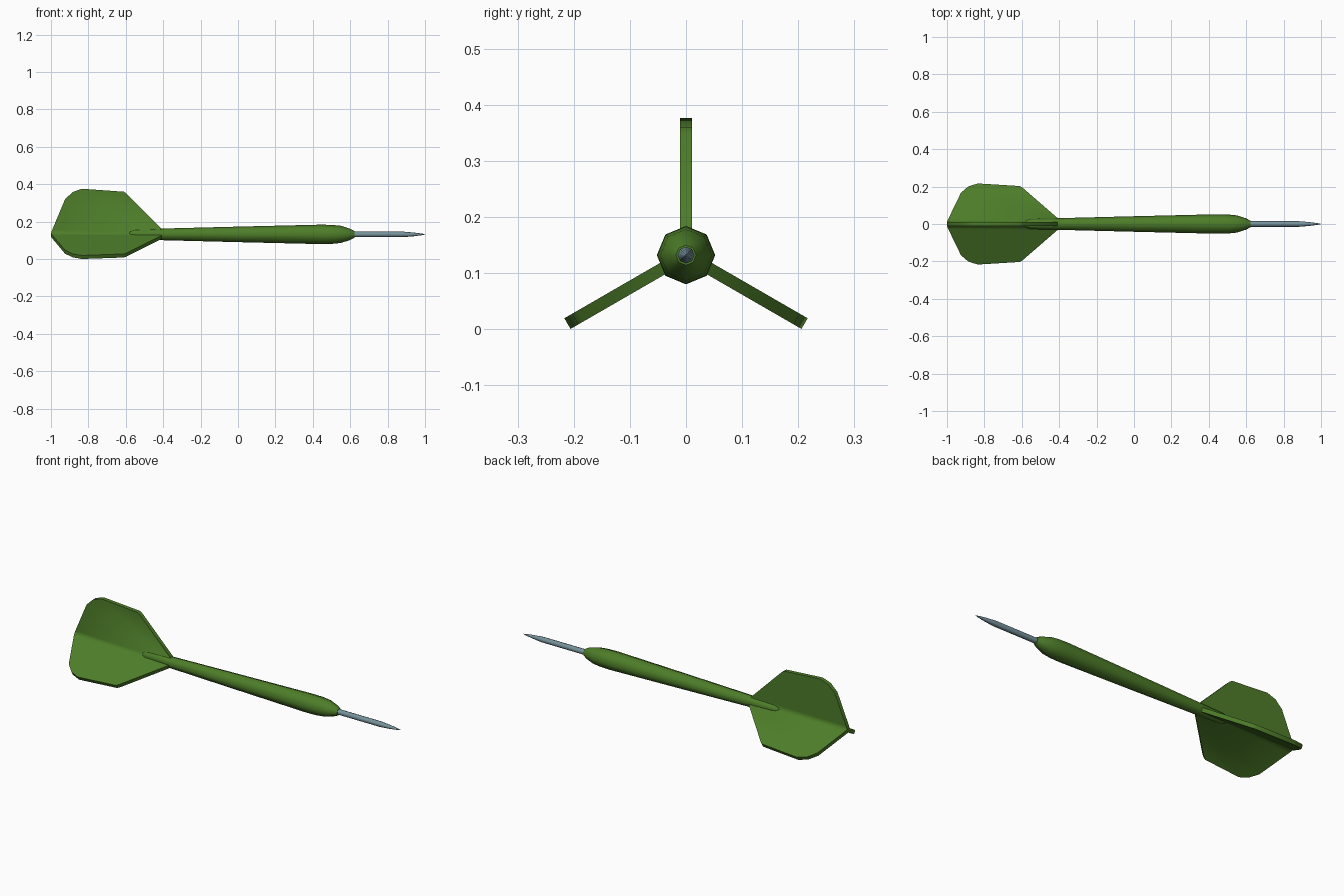
import bpy, bmesh, math

if "Cube" in bpy.data.objects:
    bpy.data.objects.remove(bpy.data.objects["Cube"])

AXIS_Z = 0.132   # height of the dart's centre line


def material(name, rgb):
    m = bpy.data.materials.new(name)
    m.diffuse_color = (*rgb, 1.0)
    m.use_nodes = True
    m.node_tree.nodes["Principled BSDF"].inputs["Base Color"].default_value = m.diffuse_color
    return m


green = material("dark green", (0.075, 0.205, 0.022))
steel = material("blue grey steel", (0.18, 0.29, 0.33))


def finish(bm, name, mat, angle):
    bmesh.ops.remove_doubles(bm, verts=bm.verts, dist=0.0002)
    bmesh.ops.recalc_face_normals(bm, faces=bm.faces)
    mesh = bpy.data.meshes.new(name)
    bm.to_mesh(mesh)
    bm.free()
    mesh.materials.append(mat)
    ob = bpy.data.objects.new(name, mesh)
    ob.location.z = AXIS_Z
    bpy.context.collection.objects.link(ob)
    bpy.ops.object.select_all(action='DESELECT')
    ob.select_set(True)
    bpy.context.view_layer.objects.active = ob
    bpy.ops.object.shade_smooth_by_angle(angle=math.radians(angle))
    return ob


def lathe_x(name, profile, mat, sides=8, angle=55):
    """Turn (x, radius) points around the x axis, with capped ends."""
    bm = bmesh.new()
    rings = []
    for x, r in profile:
        rings.append([bm.verts.new((x, r * math.sin(2 * math.pi * i / sides),
                                    r * math.cos(2 * math.pi * i / sides)))
                      for i in range(sides)])
    for a, b in zip(rings, rings[1:]):
        for i in range(sides):
            j = (i + 1) % sides
            bm.faces.new((a[i], a[j], b[j], b[i]))
    bm.faces.new(rings[0])
    bm.faces.new(rings[-1])
    return finish(bm, name, mat, angle)


# Barrel and shaft
lathe_x("barrel", [(-0.585, 0.010), (-0.575, 0.020), (-0.55, 0.027), (-0.41, 0.031),
                   (0.0, 0.0415), (0.44, 0.052), (0.50, 0.051), (0.55, 0.046),
                   (0.60, 0.030), (0.622, 0.018)], green)

# Metal point
lathe_x("point", [(0.60, 0.015), (0.88, 0.015), (0.94, 0.010),
                  (0.985, 0.004), (1.0, 0.001)], steel)

# Three fins meeting along the centre line
T = 0.011                              # half thickness
ROOT = T / math.tan(math.radians(60))  # radius where neighbouring fin sides meet
outline = [(-1.0, ROOT), (-0.993, 0.025), (-0.925, 0.187), (-0.885, 0.226),
           (-0.835, 0.244), (-0.61, 0.228), (-0.595, 0.217), (-0.41, 0.032),
           (-0.40, ROOT)]
bm = bmesh.new()
for k in range(3):
    c, s = math.cos(2 * math.pi * k / 3), math.sin(2 * math.pi * k / 3)

    def place(x, y, r):
        return bm.verts.new((x, y * c + r * s, r * c - y * s))

    left = [place(x, -T, r) for x, r in outline]
    right = [place(x, T, r) for x, r in outline]
    bm.faces.new(left)
    bm.faces.new(right)
    for i in range(len(outline) - 1):
        bm.faces.new((left[i], left[i + 1], right[i + 1], right[i]))
bmesh.ops.remove_doubles(bm, verts=bm.verts, dist=0.0002)
# close the small three-cornered ends at the centre
bmesh.ops.holes_fill(bm, edges=[e for e in bm.edges if e.is_boundary], sides=3)
finish(bm, "fins", green, 70)
